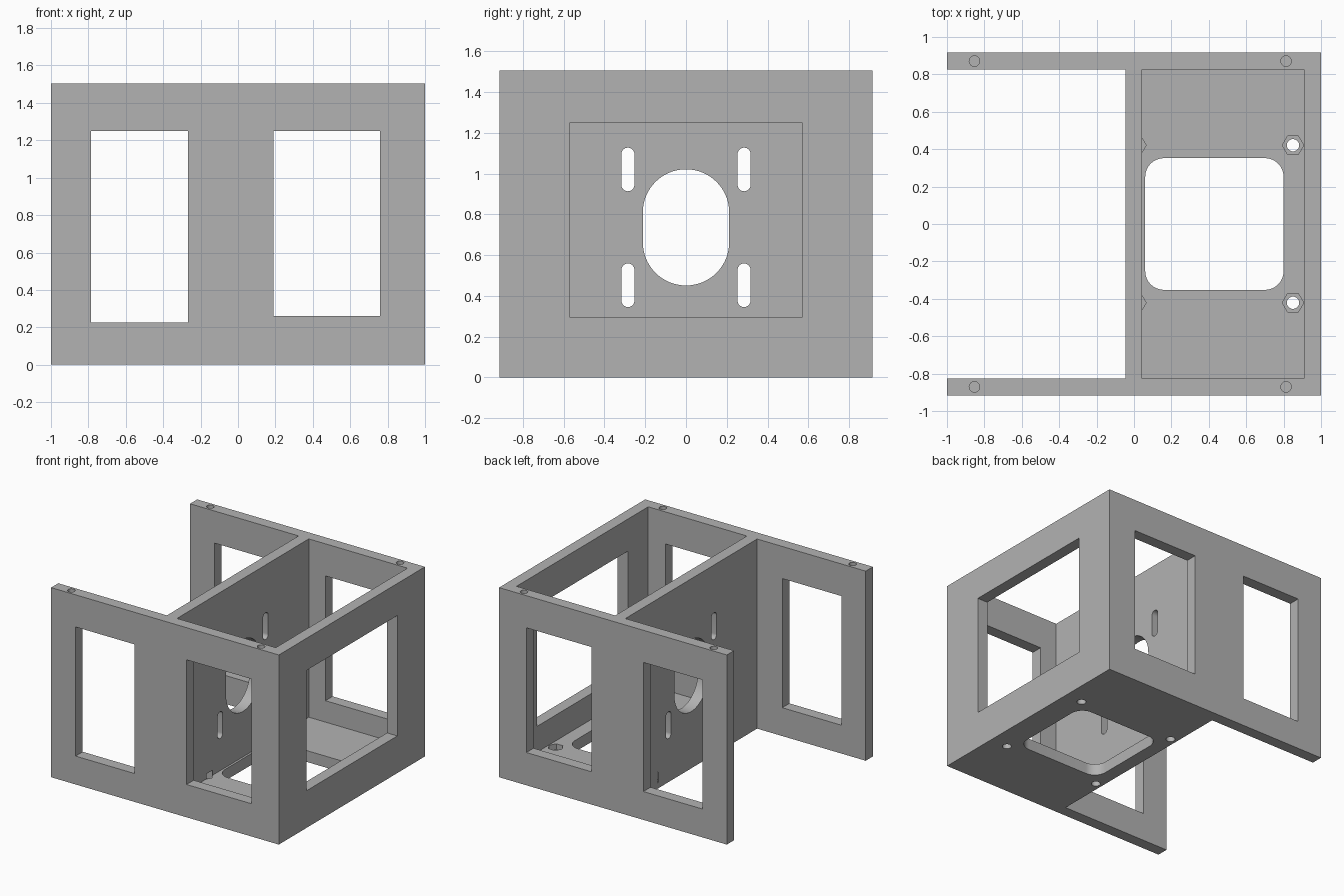
import bpy
import bmesh
from math import cos, sin, pi, radians
from mathutils import Vector

default = bpy.data.objects.get("Cube")
if default:
    bpy.data.objects.remove(default, do_unlink=True)

# Overall sizes
HX, HY, H = 1.0, 0.916, 1.505        # half length, half depth, height
WALL = 0.09
MID_L, MID_R = -0.046, 0.043         # faces of the partition
MID_Z = 0.736                        # centre height of the partition openings

grey = bpy.data.materials.new("plain_grey")
grey.use_nodes = True
grey.diffuse_color = (0.45, 0.45, 0.45, 1)
grey.node_tree.nodes["Principled BSDF"].inputs["Base Color"].default_value = grey.diffuse_color


def rounded(cu, cv, w, h, r, seg=12):
    """Rectangle outline with rounded corners; r = w/2 gives a slot."""
    pts = []
    for i, (su, sv) in enumerate(((1, 1), (-1, 1), (-1, -1), (1, -1))):
        for k in range(seg + 1):
            a = (i + k / seg) * pi / 2
            p = Vector((cu + su * (w / 2 - r) + r * cos(a),
                        cv + sv * (h / 2 - r) + r * sin(a)))
            if not pts or (p - pts[-1]).length > 1e-5:
                pts.append(p)
    if (pts[0] - pts[-1]).length < 1e-5:
        pts.pop()
    return pts


def ngon(cu, cv, r, n):
    return [Vector((cu + r * cos(2 * pi * k / n), cv + r * sin(2 * pi * k / n)))
            for k in range(n)]


def rect(u0, u1, v0, v1):
    return [Vector(p) for p in ((u0, v0), (u1, v0), (u1, v1), (u0, v1))]


def prism(name, outline, axis, lo, hi):
    """Extrude an outline along an axis, from lo to hi."""
    place = {"x": lambda p, t: (t, p.x, p.y),
             "y": lambda p, t: (p.x, t, p.y),
             "z": lambda p, t: (p.x, p.y, t)}[axis]
    bm = bmesh.new()
    face = bm.faces.new([bm.verts.new(place(p, lo)) for p in outline])
    top = bmesh.ops.extrude_face_region(bm, geom=[face])["geom"]
    shift = Vector(place(Vector((0, 0)), hi - lo))
    bmesh.ops.translate(bm, vec=shift, verts=[v for v in top if isinstance(v, bmesh.types.BMVert)])
    bmesh.ops.recalc_face_normals(bm, faces=bm.faces)
    mesh = bpy.data.meshes.new(name)
    bm.to_mesh(mesh)
    bm.free()
    mesh.materials.append(grey)
    obj = bpy.data.objects.new(name, mesh)
    bpy.context.collection.objects.link(obj)
    return obj


housing = prism("housing", rect(-HX, HX, -HY, HY), "z", 0, H)
bpy.context.view_layer.objects.active = housing
housing.select_set(True)


def cut(outline, axis, lo, hi):
    """Remove a prism from the housing."""
    tool = prism("cutter", outline, axis, lo, hi)
    tool.hide_render = True
    mod = housing.modifiers.new("cut", "BOOLEAN")
    mod.operation = "DIFFERENCE"
    mod.solver = "EXACT"
    mod.object = tool
    bpy.ops.object.modifier_apply(modifier=mod.name)
    bpy.data.objects.remove(tool, do_unlink=True)


inner = HY - WALL

# Open bay and floored chamber
cut(rect(-HX - 0.2, MID_L, -inner, inner), "z", -0.2, H + 0.2)
cut(rect(MID_R, HX - WALL, -inner, inner), "z", WALL, H + 0.2)

# Windows through both long walls
cut(rect(-0.785, -0.267, 0.225, 1.25), "y", -1.2, 1.2)
cut(rect(0.19, 0.76, 0.26, 1.25), "y", -1.2, 1.2)

# End wall window
cut(rect(-0.57, 0.57, 0.295, 1.25), "x", 0.8, 1.2)

# Partition: central opening and four slots
cut(rounded(0, MID_Z, 0.424, 0.57, 0.212, 16), "x", -0.2, 0.2)
for y in (-0.285, 0.285):
    for dz in (-0.284, 0.284):
        cut(rounded(y, MID_Z + dz, 0.064, 0.214, 0.032, 8), "x", -0.2, 0.2)

# Floor opening, bolt holes and hexagonal nut pockets
cut(rounded(0.43, 0, 0.74, 0.704, 0.1), "z", -0.2, 0.2)
for x in (0.008, 0.85):
    for y in (-0.421, 0.421):
        cut(ngon(x, y, 0.057, 6), "z", 0.045, 0.13)
        cut(ngon(x, y, 0.033, 24), "z", -0.2, 0.1)

# Blind screw holes in the top rim
for x in (-0.853, 0.813):
    for y in (-0.871, 0.871):
        cut(ngon(x, y, 0.028, 24), "z", H - 0.2, H + 0.2)

bpy.ops.object.shade_smooth_by_angle(angle=radians(30))
